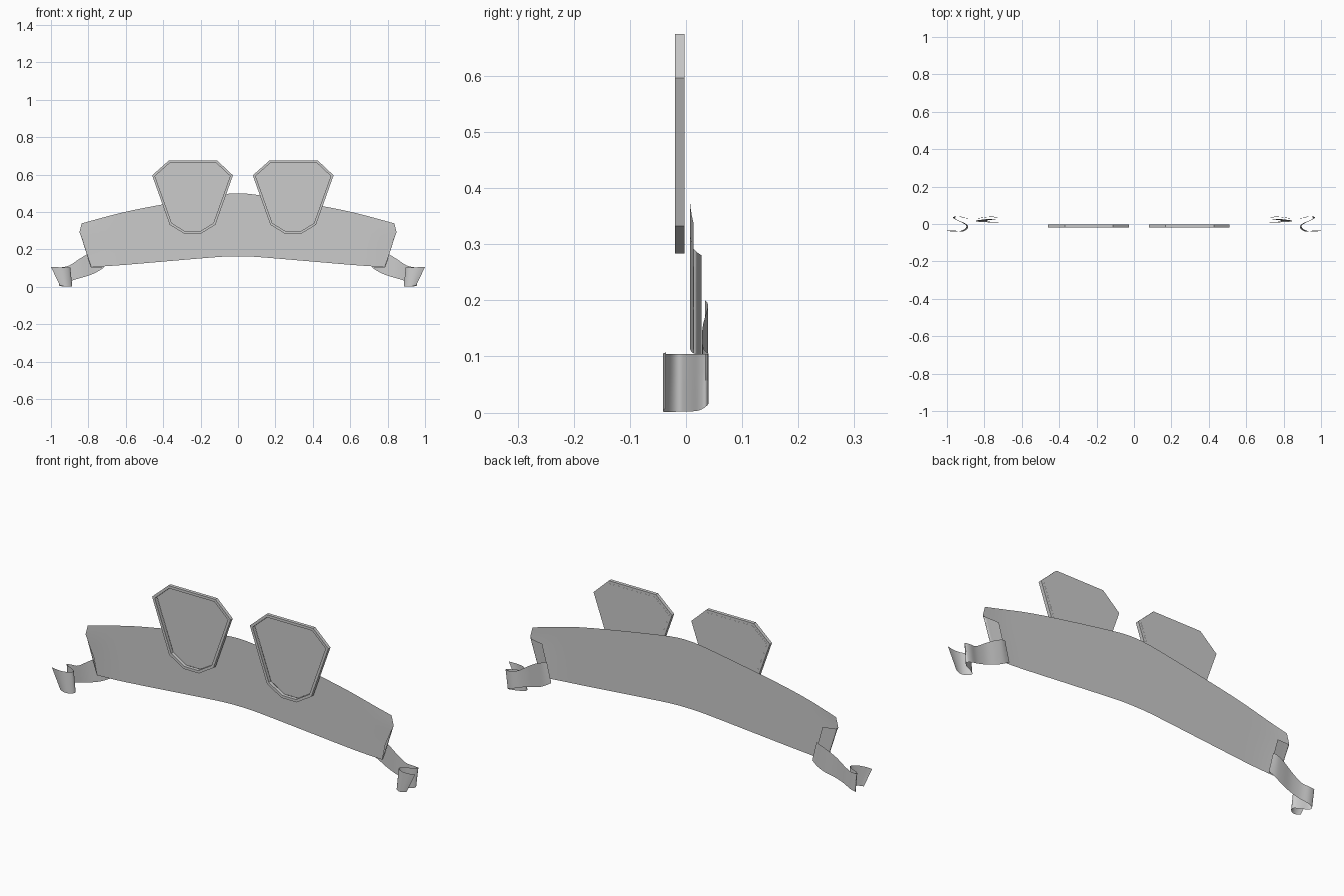
import bpy, math
from mathutils import Vector

if "Cube" in bpy.data.objects:
    bpy.data.objects.remove(bpy.data.objects["Cube"])


def make(name, verts, faces, smooth=True):
    me = bpy.data.meshes.new(name)
    me.from_pydata(verts, [], faces)
    me.validate()
    ob = bpy.data.objects.new(name, me)
    bpy.context.collection.objects.link(ob)
    if smooth:
        bpy.ops.object.select_all(action='DESELECT')
        bpy.context.view_layer.objects.active = ob
        ob.select_set(True)
        bpy.ops.object.shade_smooth_by_angle(angle=math.radians(40))
    return ob


def spline(pts, steps):
    """Catmull-Rom through tuples of any length."""
    p = [pts[0]] + list(pts) + [pts[-1]]
    out = []
    for i in range(1, len(p) - 2):
        for s in range(steps):
            t = s / steps
            out.append(tuple(
                0.5 * (2 * b + (c - a) * t + (2 * a - 5 * b + 4 * c - d) * t * t
                       + (3 * b - a - 3 * c + d) * t ** 3)
                for a, b, c, d in zip(*p[i - 1:i + 3])))
    return out + [tuple(pts[-1])]


def lerp(table, x):
    for (x0, y0), (x1, y1) in zip(table, table[1:]):
        if x <= x1:
            return y0 + (y1 - y0) * (x - x0) / (x1 - x0)
    return table[-1][1]


def grid_faces(cols, rows):
    return [(c * rows + r, (c + 1) * rows + r, (c + 1) * rows + r + 1, c * rows + r + 1)
            for c in range(cols - 1) for r in range(rows - 1)]


# Main arched band, with shaped ends that curve slightly backwards
top = spline([(0, .5), (.1, .492), (.4, .441), (.62, .397), (.84, .338)], 6)
bottom = spline([(0, .163), (.1, .160), (.4, .135), (.6, .118), (.785, .105)], 6)
side = [(0, .785), (.33, .802), (.8, .848), (1, .836)]
rows = [0, .16, .33, .5, .65, .8, .9, 1]
verts = []
N = 40
for i in range(N + 1):
    u = -1 + 2 * i / N
    for v in rows:
        x = abs(u) * lerp(side, v)
        zb, zt = lerp(bottom, x), lerp(top, x)
        y = .007 + .006 * max(0, (abs(u) - .8) / .2) ** 2
        verts.append((math.copysign(x, u), y, zb + (zt - zb) * v))
make("ribbon_band", verts, grid_faces(N + 1, len(rows)))

# Columns of the ribbon sheet: x top, z top, x bottom, z bottom, y
fold = [(.846, .292, .786, .106, .013), (.842, .286, .784, .104, .019),
        (.82, .284, .765, .102, .022), (.772, .28, .722, .1, .028)]
tail = [(.742, .2, .718, .102, .034), (.765, .193, .75, .082, .039),
        (.80, .178, .79, .063, .036), (.85, .148, .84, .048, .029),
        (.90, .115, .89, .033, .031), (.94, .105, .93, .02, .040),
        (.967, .104, .955, .012, .037), (.955, .104, .95, .004, .024),
        (.92, .104, .912, .002, .008), (.898, .104, .888, .002, -.008),
        (.902, .104, .89, .001, -.024), (.93, .104, .91, .001, -.038),
        (.965, .105, .932, .003, -.041), (1.0, .107, .953, .008, -.036)]

for sign, label in ((-1, "left"), (1, "right")):
    # Fold behind the band, then the waving tail
    for name, cols in (("ribbon_fold", fold), ("ribbon_tail", tail)):
        pts = spline(cols, 4)
        verts = []
        for xt, zt, xb, zb, y in pts:
            for k in range(4):
                t = k / 3
                verts.append((sign * (xb + (xt - xb) * t), y, zb + (zt - zb) * t))
        make(label + "_" + name, verts, grid_faces(len(pts), 4))

# Shield plates: raised frame with a recessed panel
outline = [(-.127, .675), (.132, .675), (.216, .596), (.122, .332),
           (.042, .283), (-.042, .283), (-.122, .332), (-.216, .596)]


def inset(pts, d):
    """Move each edge of a clockwise outline inwards by d."""
    out, n = [], len(pts)
    for i in range(n):
        a, b, c = (Vector(pts[(i + k) % n]) for k in (-1, 0, 1))
        e, f = (b - a).normalized(), (c - b).normalized()
        m = Vector((e.y + f.y, -e.x - f.x))
        out.append(tuple(b + m * (d / (1 + e.dot(f)))))
    return out


inner = inset(outline, .013)
n = len(outline)
for cx, label in ((-.243, "left"), (.295, "right")):
    loops = [(outline, -.02), (outline, -.003), (inner, -.003), (inner, -.02)]
    verts = [(cx + x, y, z) for pts, y in loops for x, z in pts]
    faces = [(k * n + i, k * n + (i + 1) % n, (k + 1) % 4 * n + (i + 1) % n, (k + 1) % 4 * n + i)
             for k in range(4) for i in range(n)]
    make(label + "_shield_frame", verts, faces, False)
    make(label + "_shield_panel", [(cx + x, -.0025, z) for x, z in inner],
         [tuple(reversed(range(n)))], False)
